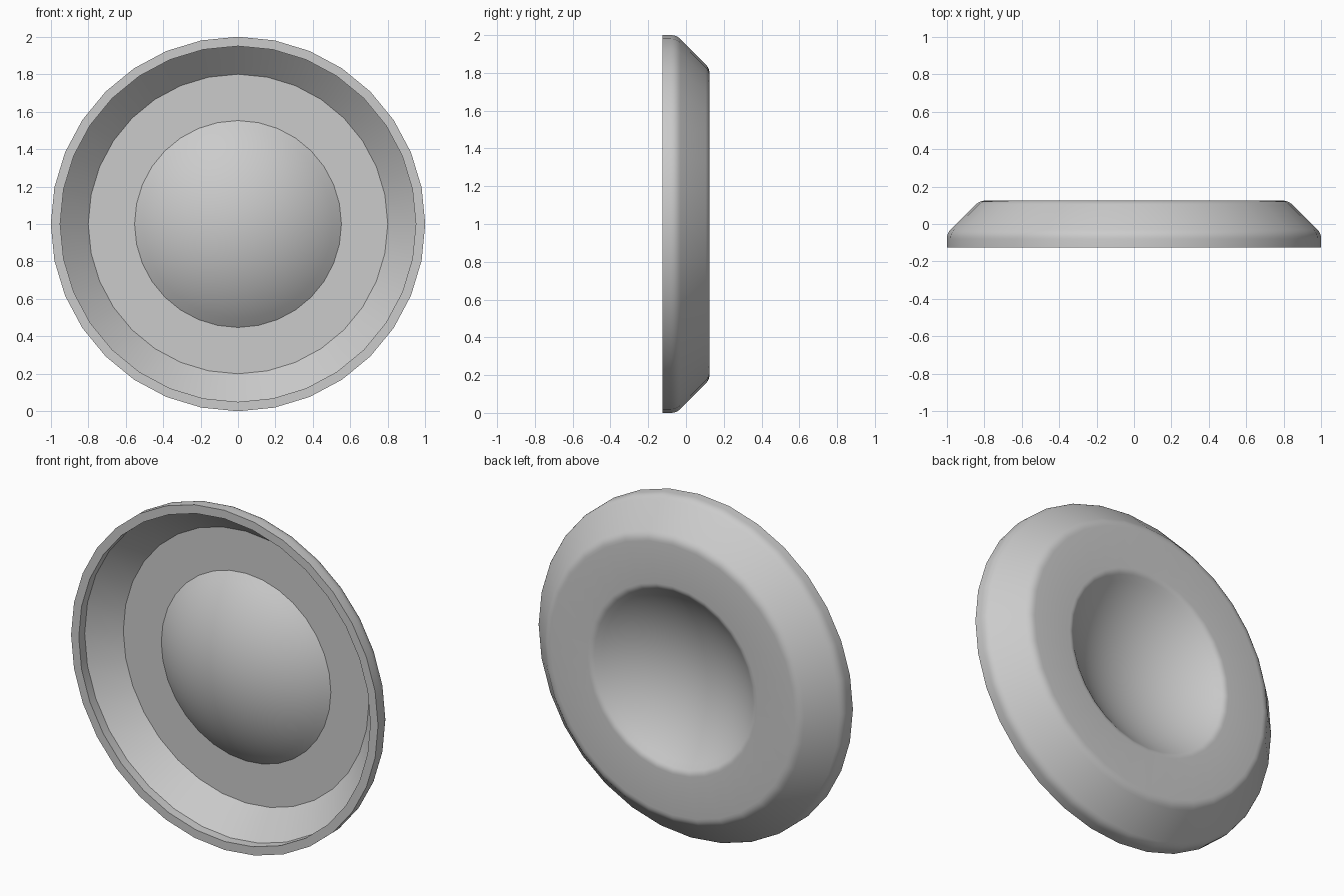
import bpy, bmesh, math
from mathutils import Vector, Matrix

cube = bpy.data.objects.get("Cube")
if cube:
    bpy.data.objects.remove(cube)

SIDES = 32
BACK, FRONT = 0.125, -0.125
WALL = 0.05
DOME_R, DOME_Y = 0.863, 0.738   # sphere radius and centre depth of the dome


def material(name, rgb):
    m = bpy.data.materials.new(name)
    m.use_nodes = True
    m.diffuse_color = (*rgb, 1)
    m.node_tree.nodes["Principled BSDF"].inputs["Base Color"].default_value = (*rgb, 1)
    return m


def cap(radius, end_y, steps=10):
    """Radius/depth points of a spherical cap from its pole to depth end_y."""
    end = math.acos((DOME_Y - end_y) / radius)
    return [(radius * math.sin(end * i / steps), DOME_Y - radius * math.cos(end * i / steps))
            for i in range(steps + 1)]


def fillet(before, corner, after, size, steps=4):
    """Rounded corner as a short quadratic curve."""
    c = Vector(corner)
    a = c + (Vector(before) - c).normalized() * size
    b = c + (Vector(after) - c).normalized() * size
    ts = [i / steps for i in range(steps + 1)]
    return [tuple(a * (1 - t) ** 2 + c * 2 * t * (1 - t) + b * t * t) for t in ts]


# Cross-section: front dome, floor, sloped wall, rim, then back around to the recess
front_dome = cap(DOME_R, BACK - WALL)
recess = cap(DOME_R - WALL, BACK)[::-1]
rim, shoulder, heel = (1, FRONT), (1, -0.05), (0.824, BACK)
profile = front_dome + [(0.8, BACK - WALL), (0.95, -0.07), (0.95, FRONT), rim]
profile += fillet(rim, shoulder, heel, 0.03)
profile += fillet(shoulder, heel, recess[0], 0.03)
profile += fillet(heel, recess[0], recess[1], 0.02)
profile += recess[1:]

# Revolve the cross-section around the depth axis
bm = bmesh.new()
verts = [bm.verts.new((r, y, 0)) for r, y in profile]
edges = [bm.edges.new(pair) for pair in zip(verts, verts[1:])]
bmesh.ops.spin(bm, geom=verts + edges, cent=(0, 0, 0), axis=(0, 1, 0),
               angle=math.tau, steps=SIDES, use_merge=False)
bmesh.ops.remove_doubles(bm, verts=bm.verts, dist=0.0005)
bmesh.ops.recalc_face_normals(bm, faces=bm.faces)
bmesh.ops.transform(bm, matrix=Matrix.Translation((0, 0, 1)), verts=bm.verts)

mesh = bpy.data.meshes.new("domed_dish")
bm.to_mesh(mesh)
bm.free()
dish = bpy.data.objects.new("domed_dish", mesh)
bpy.context.collection.objects.link(dish)
mesh.materials.append(material("light_grey", (0.6, 0.6, 0.6)))

bpy.ops.object.select_all(action="DESELECT")
dish.select_set(True)
bpy.context.view_layer.objects.active = dish
bpy.ops.object.shade_smooth_by_angle(angle=math.radians(30))
